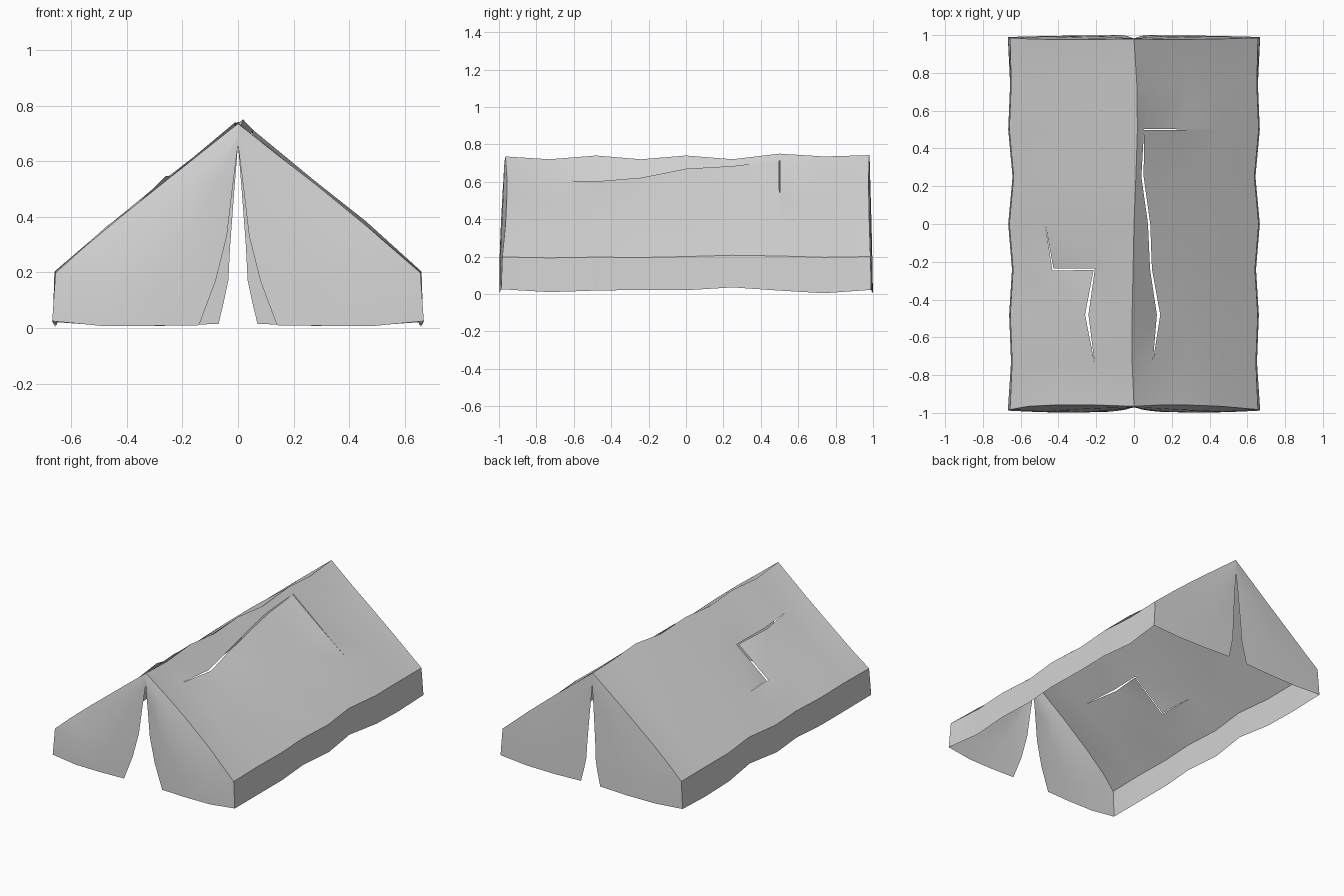
import bpy, bmesh
from mathutils import Vector

cube = bpy.data.objects.get("Cube")
if cube:
    bpy.data.objects.remove(cube, do_unlink=True)

# One canvas colour
canvas = bpy.data.materials.new("grey canvas")
canvas.use_nodes = True
GREY = (0.66, 0.66, 0.66, 1)
canvas.diffuse_color = GREY
canvas.node_tree.nodes["Principled BSDF"].inputs["Base Color"].default_value = GREY

# Wavy rows along the length of the tent
ROWS = [-0.97, -0.73, -0.48, -0.24, 0, 0.25, 0.5, 0.74, 0.98]
RIDGE = [0.735, 0.72, 0.74, 0.72, 0.74, 0.72, 0.75, 0.735, 0.742]
EAVE = [0.198, 0.193, 0.197, 0.195, 0.2, 0.207, 0.203, 0.196, 0.2]
HEM = [0.025, 0.01, 0.018, 0.022, 0.02, 0.035, 0.018, 0.004, 0.022]
EAVE_X = [0.656, 0.645, 0.655, 0.64, 0.66, 0.637, 0.66, 0.65, 0.656]
RIDGE_X = [0, -0.01, -0.01, -0.005, 0, 0.01, 0.018, 0.015, 0]

# Columns across each slope follow the rips; dents lift or sink the cloth there
LEFT = dict(
    side=1,
    cols=[[0.15, 0.10, 0.13, 0.09, 0.08, 0.045, 0.05, 0.12, 0.15],
          [0.28] * 9, [0.46] * 9],
    dents=[[0.004, -0.03, -0.03, -0.025, -0.005, 0, 0.004, 0, 0.004],
           [0.01, -0.005, -0.01, 0, 0, 0, 0.008, 0, 0.008],
           [0.01, 0, 0, 0, 0.005, 0, 0.015, 0, 0.008]],
    rip=[(1, 1, 0), (1, 2, 0.009), (1, 3, 0.005), (1, 4, 0.006), (1, 5, 0.006),
         (1, 6, 0.005), (2, 6, 0.001), (3, 6, 0)])
RIGHT = dict(
    side=-1,
    cols=[[0.23, 0.21, 0.25, 0.21, 0.22, 0.24, 0.25, 0.23, 0.23],
          [0.42, 0.43, 0.44, 0.43, 0.47, 0.46, 0.46, 0.45, 0.45], [0.56] * 9],
    dents=[[0.006, -0.008, 0.014, -0.025, -0.01, 0, 0.003, 0, 0.006],
           [0.01, 0, -0.005, -0.025, 0.012, 0, 0.005, 0, 0.008],
           [0.008, 0, 0, -0.01, 0.005, 0, 0.003, 0, 0.005]],
    rip=[(1, 1, 0), (1, 2, 0.009), (1, 3, 0.006), (2, 3, 0.006), (2, 4, 0)])


def canvas_point(half, col, row):
    """Point on one slope: ridge, three roof columns, eave, wall hem."""
    s, y, last = half["side"], ROWS[row], len(ROWS) - 1
    edge = EAVE_X[row]
    if row == 0:
        y += (0.005, 0.013, 0.012, 0.005, -0.012, -0.018)[col]
    elif row == last:
        y += (0, -0.004, -0.003, 0, 0.006, 0.01)[col]
    if col == 0:
        return Vector((RIDGE_X[row], y, RIDGE[row]))
    if col == 4:
        return Vector((s * edge, y, EAVE[row]))
    if col == 5:
        return Vector((s * (0.668 if row in (0, last) else edge + 0.006), y, HEM[row]))
    x = half["cols"][col - 1][row]
    z = RIDGE[row] + (EAVE[row] - RIDGE[row]) * x / edge
    return Vector((s * x, y, z + half["dents"][col - 1][row]))


def make_grid(name, grid, rip=()):
    """Skin a grid of points, open any rip and shade it smoothly."""
    bm = bmesh.new()
    verts = [[bm.verts.new(p) for p in line] for line in grid]
    for a, b in zip(verts, verts[1:]):
        for i in range(len(a) - 1):
            bm.faces.new((a[i], a[i + 1], b[i + 1], b[i]))
    bm.normal_update()
    inside = Vector((0, 0, 0.1))
    if sum((f.calc_center_median() - inside).dot(f.normal) * f.calc_area() for f in bm.faces) < 0:
        bmesh.ops.reverse_faces(bm, faces=bm.faces[:])
    if rip:
        path = [verts[c][r] for c, r, w in rip]
        spots = [(v.co.copy(), w) for v, (c, r, w) in zip(path, rip)]
        bmesh.ops.split_edges(bm, edges=[bm.edges.get(p) for p in zip(path, path[1:])])
        for spot, width in spots:
            for v in [v for v in bm.verts if (v.co - spot).length < 1e-5]:
                mid = sum((f.calc_center_median() for f in v.link_faces), Vector())
                away = mid / len(v.link_faces) - spot
                away.z = 0
                v.co += away.normalized() * width
    mesh = bpy.data.meshes.new(name)
    bm.to_mesh(mesh)
    bm.free()
    mesh.materials.append(canvas)
    obj = bpy.data.objects.new(name, mesh)
    bpy.context.collection.objects.link(obj)
    bpy.ops.object.select_all(action="DESELECT")
    obj.select_set(True)
    bpy.context.view_layer.objects.active = obj
    bpy.ops.object.shade_smooth_by_angle(angle=0.6)


def door_flap(name, half, row, slit, hem_y, bulge):
    """End wall half between the canvas edge and the curved door slit."""
    s = half["side"]
    outer = [canvas_point(half, c, row) for c in range(6)]
    top = outer[0].y
    inner = [Vector((s * x, top + (hem_y - top) * (1 - z / 0.74), z)) for x, z in slit]
    lines = [outer]
    for t in (0.33, 0.67):
        line = []
        for i, (a, b) in enumerate(zip(outer, inner)):
            p = a.lerp(b, t)
            p.y += bulge * (0.3, 0.8, 1, 1, 0.6, 0.4)[i]
            if i == 5:
                p.z = 0.008
            line.append(p)
        lines.append(line)
    make_grid(name, lines + [inner])


FRONT_SLIT = [(0, 0.66), (0.02, 0.5), (0.04, 0.33), (0.08, 0.17), (0.11, 0.09), (0.14, 0.01)]
BACK_SLIT = [(0, 0.66), (0.013, 0.5), (0.028, 0.3), (0.035, 0.17), (0.052, 0.09), (0.07, 0.015)]

# Torn slopes with side walls, then the door flaps at both ends
for word, half in (("left", LEFT), ("right", RIGHT)):
    grid = [[canvas_point(half, c, r) for r in range(len(ROWS))] for c in range(6)]
    make_grid(word + "_roof_and_wall", grid, half["rip"])
    door_flap(word + "_front_flap", half, 0, FRONT_SLIT, -0.995, -0.015)
    door_flap(word + "_back_flap", half, len(ROWS) - 1, BACK_SLIT, 1.0, 0.005)
